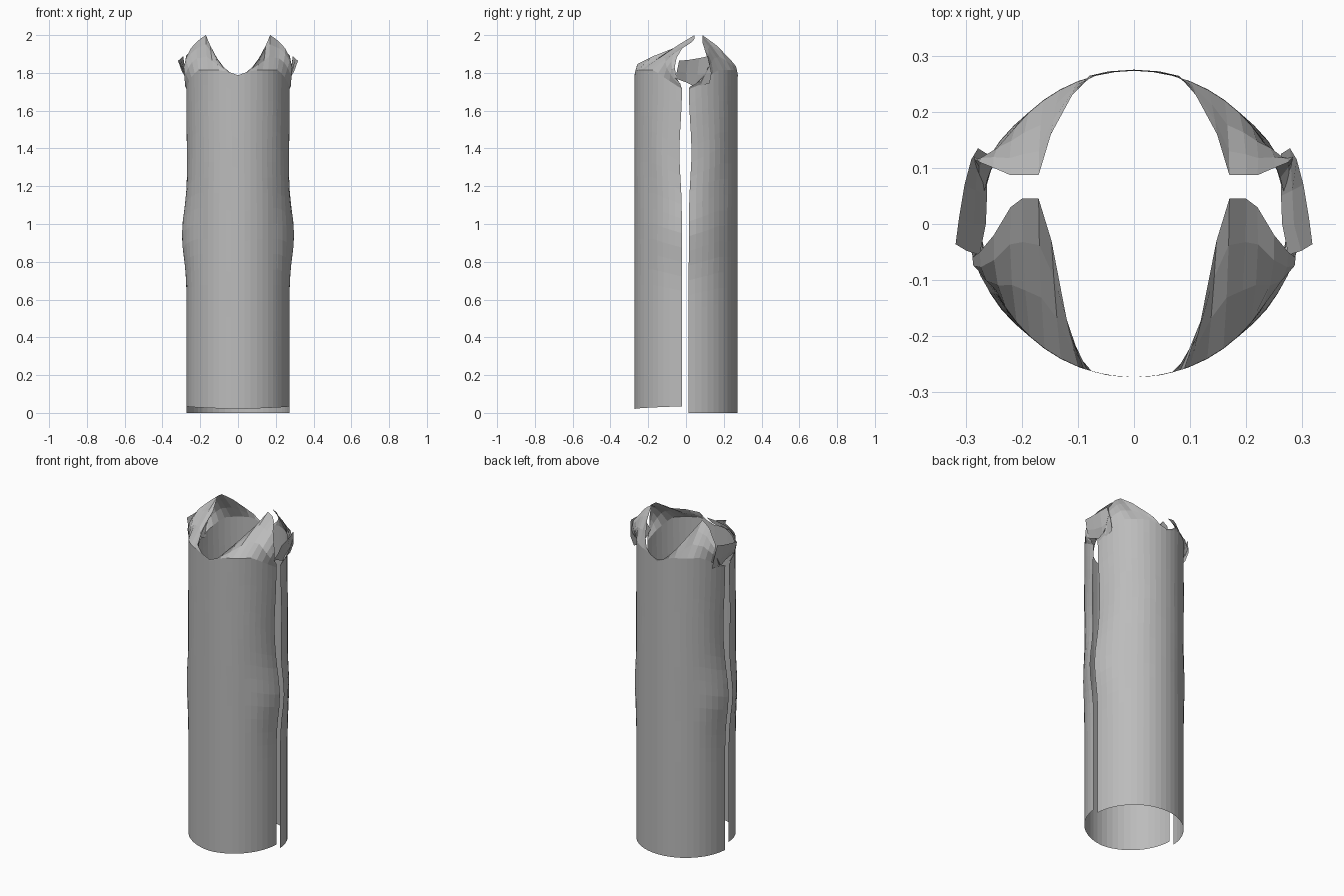
import bpy
from math import sin, cos, radians, exp, asin

if "Cube" in bpy.data.objects:
    bpy.data.objects.remove(bpy.data.objects["Cube"])

cloth = bpy.data.materials.new("grey cloth")
cloth.use_nodes = True
GREY = (0.5, 0.5, 0.5, 1)
cloth.diffuse_color = GREY
cloth.node_tree.nodes["Principled BSDF"].inputs["Base Color"].default_value = GREY

R = 0.273


def bump(z, mid, width):
    return exp(-((z - mid) / width) ** 2)


def sheet(name, rows, flip=False):
    """Open surface through equally long rows of points."""
    n = len(rows[0])
    faces = []
    for r in range(len(rows) - 1):
        for c in range(n - 1):
            a = r * n + c
            f = (a, a + 1, a + n + 1, a + n)
            faces.append(f[::-1] if flip else f)
    mesh = bpy.data.meshes.new(name)
    mesh.from_pydata([p for row in rows for p in row], [], faces)
    mesh.materials.append(cloth)
    ob = bpy.data.objects.new(name, mesh)
    bpy.context.collection.objects.link(ob)
    return ob


def mix(a, b, t):
    return tuple(p + (q - p) * t for p, q in zip(a, b))


def mirrored(half):
    return [(-x, y, z) for x, y, z in half[:0:-1]] + half


def panel(name, side, hem, gap, edge):
    """Half tube with a shaped yoke; side is -1 at the front, 1 at the back.
    edge runs along neckline, shoulder and armhole."""
    n = len(edge) - 1

    def point(i, z):
        t = i / n
        seam = gap + 0.015 * bump(z, 1.38, 0.2)
        last = 90 - asin(seam / R) * 57.3
        a = radians(last * t)
        r = R + 0.023 * bump(z, 0.94, 0.16) * max(0, (t - 0.55) / 0.45) ** 0.7
        r += 0.002 * sin(z * 9 + i) * t * bump(z, 1.2, 0.4)
        return (r * sin(a), side * r * cos(a), z)

    def knee(i):
        t = i / n
        if t < 0.2:
            return 1.775 + 0.2 * t
        return 1.815 - 0.1 * max(0, (t - 0.6) / 0.4)

    rows = []
    levels = 22
    for k in range(levels + 1):
        half = []
        for i in range(n + 1):
            low = hem + (0.015 * i / n if side < 0 else 0)
            half.append(point(i, low + (knee(i) - low) * k / levels))
        rows.append(mirrored(half))
    # yoke folding over to the shoulder
    for s in (0.35, 0.7, 1):
        half = []
        for i in range(n + 1):
            x, y, z = mix(point(i, knee(i)), edge[i], s)
            puff = 0.06 * s * (1 - s) * min(1, max(0, i / n - 0.2) * 2)
            half.append((x * (1 + puff * 2), y + side * puff * 0.5, z + puff))
        rows.append(mirrored(half))
    return sheet(name, rows, flip=side > 0)


front_edge = [
    (0, -0.273, 1.787), (0.05, -0.269, 1.806), (0.09, -0.258, 1.846),
    (0.12, -0.17, 1.89), (0.147, -0.03, 1.945), (0.17, 0.045, 2.0),
    (0.2, 0.045, 1.98), (0.22, 0.03, 1.962), (0.25, -0.02, 1.93),
    (0.275, -0.05, 1.88), (0.288, -0.06, 1.83), (0.28, -0.05, 1.77),
    (0.272, -0.025, 1.735)]
back_edge = [
    (0, 0.275, 1.787), (0.045, 0.272, 1.803), (0.08, 0.264, 1.836),
    (0.11, 0.23, 1.876), (0.148, 0.16, 1.947), (0.17, 0.087, 2.0),
    (0.2, 0.087, 1.98), (0.22, 0.087, 1.962), (0.25, 0.1, 1.92),
    (0.275, 0.11, 1.89), (0.284, 0.12, 1.83), (0.27, 0.08, 1.74),
    (0.272, 0.016, 1.715)]

panel("front_panel", -1, 0.02, 0.02, front_edge)
panel("back_panel", 1, 0.0, 0.014, back_edge)

# small sleeve flaps standing out from the armholes
low = [(0.275, -0.055, 1.77), (0.264, 0.0, 1.75), (0.262, 0.05, 1.725), (0.262, 0.125, 1.745)]
middle = [(0.298, -0.048, 1.81), (0.285, 0.0, 1.8), (0.282, 0.06, 1.79), (0.278, 0.135, 1.8)]
top = [(0.318, -0.036, 1.865), (0.312, 0.01, 1.868), (0.302, 0.07, 1.878), (0.29, 0.115, 1.888)]
for name, s in (("left_sleeve", 1), ("right_sleeve", -1)):
    rows = [[(s * x, y, z) for x, y, z in row] for row in (low, middle, top)]
    sheet(name, rows, flip=s < 0)
